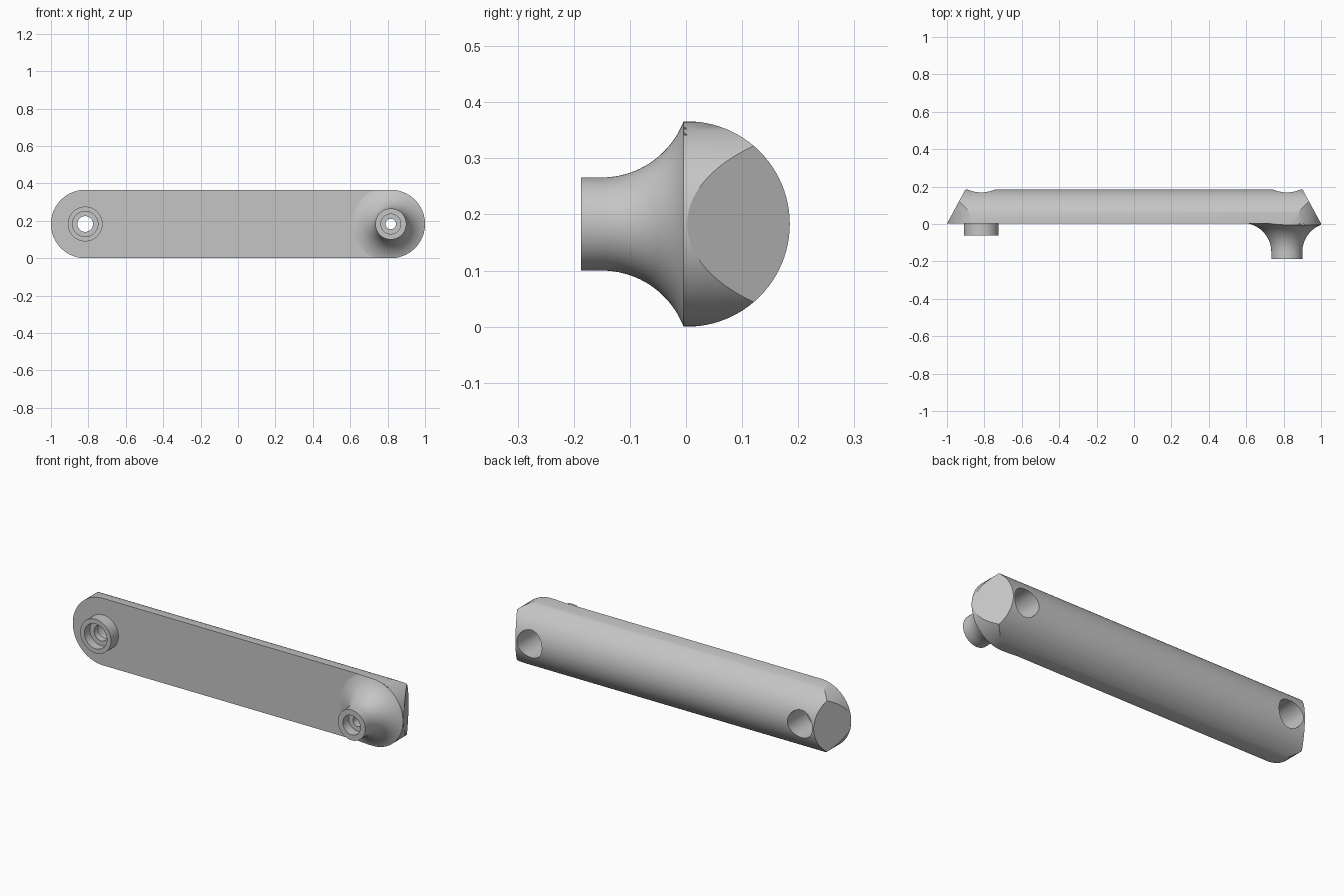
import bpy
import bmesh
from math import sin, cos, pi, sqrt, radians
from mathutils import Vector

if "Cube" in bpy.data.objects:
    bpy.data.objects.remove(bpy.data.objects["Cube"])

R = 0.183        # half height of the bar
POST = 0.817     # distance of each mounting post from the middle
FACE = 0.002     # y of the flat mounting face
SEG = 96

grey = bpy.data.materials.new("plain grey")
grey.use_nodes = True
colour = (0.56, 0.56, 0.56, 1)
grey.diffuse_color = colour
grey.node_tree.nodes["Principled BSDF"].inputs["Base Color"].default_value = colour


def finish(name, bm):
    bmesh.ops.recalc_face_normals(bm, faces=bm.faces)
    mesh = bpy.data.meshes.new(name)
    bm.to_mesh(mesh)
    bm.free()
    mesh.materials.append(grey)
    obj = bpy.data.objects.new(name, mesh)
    bpy.context.collection.objects.link(obj)
    return obj


def extrude(name, outline, direction):
    """Closed outline pushed along a direction into a solid."""
    bm = bmesh.new()
    face = bm.faces.new([bm.verts.new(p) for p in outline])
    ext = bmesh.ops.extrude_face_region(bm, geom=[face])
    moved = [g for g in ext["geom"] if isinstance(g, bmesh.types.BMVert)]
    bmesh.ops.translate(bm, vec=Vector(direction), verts=moved)
    return finish(name, bm)


def lathe(name, profile, x):
    """(radius, y) profile, starting and ending on the axis, spun about y."""
    bm = bmesh.new()
    verts = [bm.verts.new((x + r, y, R)) for r, y in profile]
    edges = [bm.edges.new(pair) for pair in zip(verts, verts[1:])]
    bmesh.ops.spin(bm, geom=verts + edges, cent=(x, 0, R), axis=(0, 1, 0),
                   angle=2 * pi, steps=SEG, use_merge=True)
    bmesh.ops.remove_doubles(bm, verts=bm.verts, dist=1e-5)
    return finish(name, bm)


def boolean(obj, tool, operation):
    mod = obj.modifiers.new("cut", 'BOOLEAN')
    mod.operation, mod.solver, mod.object = operation, 'EXACT', tool
    bpy.context.view_layer.objects.active = obj
    bpy.ops.object.modifier_apply(modifier=mod.name)


# Rounded-end block that trims the outline of the bar and the flared post
arc = [-pi / 2 + pi * i / 48 for i in range(49)]
ends = [(POST + R * cos(a), -0.4, R + R * sin(a)) for a in arc]
ends += [(-x, y, 2 * R - z) for x, y, z in ends]
outline = extrude("outline_cutter", ends, (0, 0.8, 0))

# Half-round bar with slanted ends
half = [(-1.1, FACE + R * cos(a), R + R * sin(a)) for a in arc]
bar = extrude("half_round_bar", half, (2.2, 0, 0))
boolean(bar, outline, 'INTERSECT')
bm = bmesh.new()
bm.from_mesh(bar.data)
for side in (-1, 1):
    cut = bmesh.ops.bisect_plane(
        bm, geom=bm.verts[:] + bm.edges[:] + bm.faces[:], dist=1e-5,
        plane_co=(side * 1.0, FACE, R), plane_no=(side * 0.185, 0.1, 0),
        clear_outer=True)
    rim = [g for g in cut["geom_cut"] if isinstance(g, bmesh.types.BMEdge)]
    bmesh.ops.holes_fill(bm, edges=rim)
bmesh.ops.recalc_face_normals(bm, faces=bm.faces)
bm.to_mesh(bar.data)
bm.free()

# Short round boss on the right-hand end
boss = lathe("short_boss", [(0, -0.062), (0.093, -0.062), (0.093, FACE), (0, FACE)], -POST)

# Tall post on the left-hand end, flaring out into the bar
F, tip, neck = 0.156, -0.187, 0.083
flare = []
for i in range(25):
    h = 0.152 * sin(pi / 2 * i / 24)
    flare.append((neck + F - sqrt(F * F - h * h), FACE - 0.152 + h))
post = lathe("flared_post", [(0, tip), (neck, tip)] + flare + [(0, FACE)], POST)
boolean(post, outline, 'INTERSECT')


# Stepped screw holes: front recess, narrow bore, wide rear bore
def screw_hole(name, x, recess, recess_y, bore, rear_y):
    return lathe(name, [(0, -0.3), (recess, -0.3), (recess, recess_y), (bore, recess_y),
                        (bore, rear_y), (0.075, rear_y), (0.075, 0.3), (0, 0.3)], x)


short_hole = screw_hole("short_hole_cutter", -POST, 0.068, -0.015, 0.042, 0.02)
tall_hole = screw_hole("tall_hole_cutter", POST, 0.053, -0.135, 0.028, -0.02)
for part, hole in ((bar, short_hole), (bar, tall_hole), (boss, short_hole), (post, tall_hole)):
    boolean(part, hole, 'DIFFERENCE')

for helper in (outline, short_hole, tall_hole):
    bpy.data.objects.remove(helper)

# Smooth curved walls, sharp rims
bpy.ops.object.select_all(action='DESELECT')
for part in (bar, boss, post):
    part.select_set(True)
bpy.context.view_layer.objects.active = bar
bpy.ops.object.shade_smooth_by_angle(angle=radians(25))
